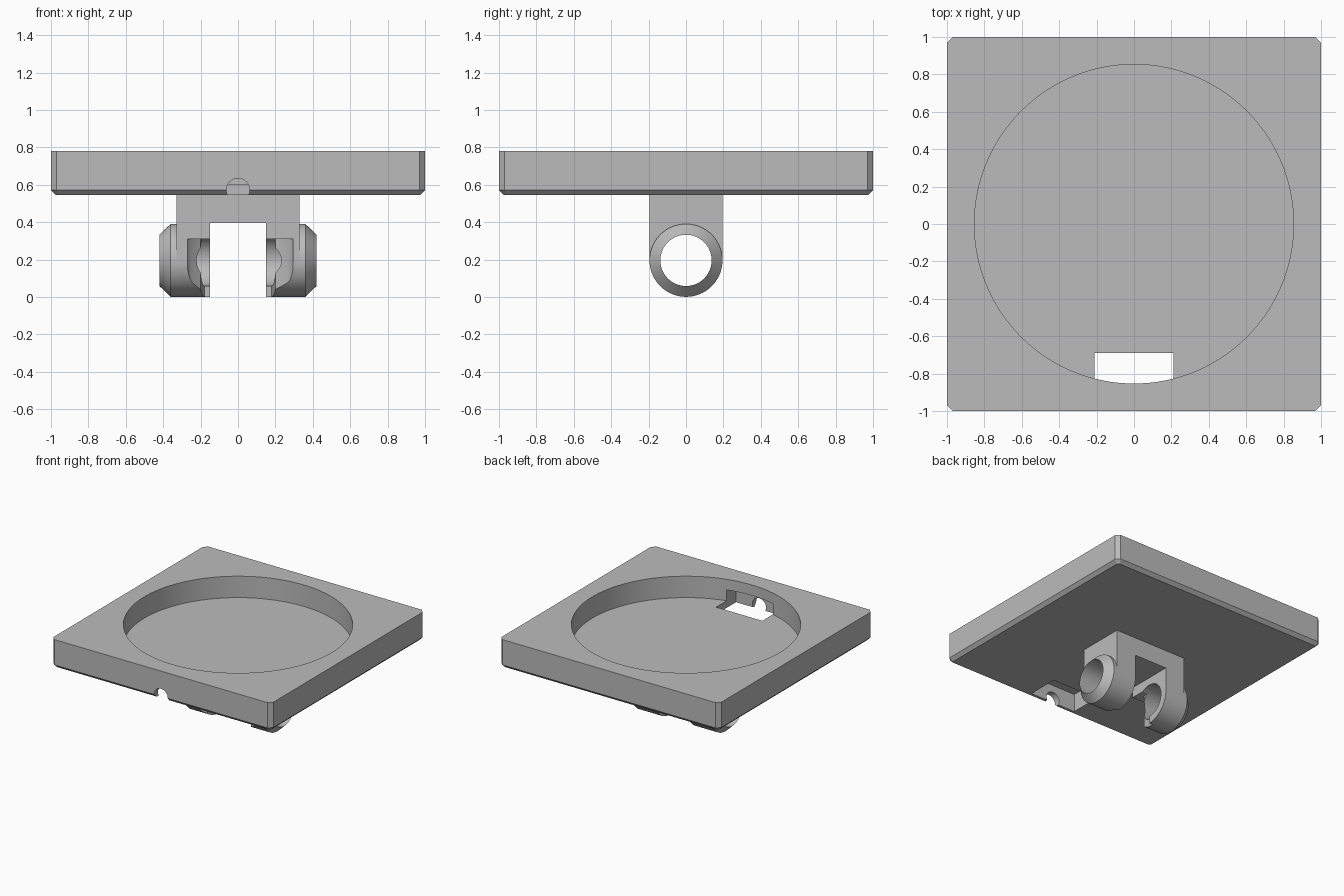
import bpy, bmesh, math
from mathutils import Vector

if "Cube" in bpy.data.objects:
    bpy.data.objects.remove(bpy.data.objects["Cube"], do_unlink=True)

grey = bpy.data.materials.new("plain_grey")
grey.use_nodes = True
grey.diffuse_color = (0.5, 0.5, 0.5, 1)
grey.node_tree.nodes["Principled BSDF"].inputs["Base Color"].default_value = (0.5, 0.5, 0.5, 1)

BORE, OUTER, AXIS_Z = 0.137, 0.195, 0.196
UNDER, TOP, FLOOR = 0.545, 0.78, 0.604


def finish(name, bm):
    bmesh.ops.recalc_face_normals(bm, faces=bm.faces)
    mesh = bpy.data.meshes.new(name)
    bm.to_mesh(mesh)
    bm.free()
    mesh.materials.append(grey)
    obj = bpy.data.objects.new(name, mesh)
    bpy.context.collection.objects.link(obj)
    return obj


def prism(name, points, depth):
    """Extrude a closed outline of 3D points along a vector."""
    bm = bmesh.new()
    face = bm.faces.new([bm.verts.new(p) for p in points])
    moved = bmesh.ops.extrude_face_region(bm, geom=[face])["geom"]
    bmesh.ops.translate(bm, vec=depth, verts=[v for v in moved if isinstance(v, bmesh.types.BMVert)])
    return finish(name, bm)


def box(name, x0, x1, y0, y1, z0, z1):
    outline = [(x0, y0, z0), (x1, y0, z0), (x1, y1, z0), (x0, y1, z0)]
    return prism(name, outline, (0, 0, z1 - z0))


def arc(radius, start, end, steps):
    angles = [start + (end - start) * i / steps for i in range(steps + 1)]
    return [(radius * math.cos(a), radius * math.sin(a)) for a in angles]


def circle(radius, steps=64):
    return arc(radius, 0, math.tau, steps)[:-1]


def cut(obj, cutter):
    mod = obj.modifiers.new("cut", "BOOLEAN")
    mod.operation, mod.solver, mod.object = "DIFFERENCE", "EXACT", cutter
    bpy.context.view_layer.objects.active = obj
    bpy.ops.object.modifier_apply(modifier=mod.name)
    bpy.data.objects.remove(cutter, do_unlink=True)


def smooth(obj):
    bpy.ops.object.select_all(action="DESELECT")
    obj.select_set(True)
    bpy.context.view_layer.objects.active = obj
    bpy.ops.object.shade_smooth_by_angle(angle=math.radians(30))


# Square plate with bevelled corners and lower edges
bm = bmesh.new()
bmesh.ops.create_cube(bm, size=2)
for v in bm.verts:
    v.co.z = TOP if v.co.z > 0 else UNDER
uprights = [e for e in bm.edges if abs(e.verts[0].co.z - e.verts[1].co.z) > 0.1]
bmesh.ops.bevel(bm, geom=uprights, offset=0.03, segments=1, affect="EDGES")
lower = [e for e in bm.edges if all(v.co.z < UNDER + 0.01 for v in e.verts)]
bmesh.ops.bevel(bm, geom=lower, offset=0.027, segments=1, affect="EDGES")
plate = finish("plate", bm)

# Round recess, cable pocket and cable notch
cut(plate, prism("recess_cutter", [(x, y, FLOOR) for x, y in circle(0.853, 128)], (0, 0, 0.4)))
cut(plate, box("pocket_cutter", -0.21, 0.21, -0.95, -0.69, 0.4, 0.693))
cut(plate, prism("notch_cutter", [(x, -1.1, z + 0.573) for x, z in circle(0.062, 32)], (0, 0.2, 0)))
smooth(plate)

# Bridge between the two arms
box("bracket_bridge", -0.15, 0.15, -OUTER, OUTER, 0.395, UNDER)

for side, label, reach in ((-1, "right", 0.27), (1, "left", 0.295)):
    # Arm with a rounded lower end
    outline = [(OUTER, UNDER), *[(y, z + AXIS_Z) for y, z in arc(OUTER, 0, -math.pi, 32)], (-OUTER, UNDER)]
    arm = prism(label + "_arm", [(side * 0.15, y, z) for y, z in outline], (side * 0.18, 0, 0))
    hole = [(side * 0.1, y, z + AXIS_Z) for y, z in circle(BORE)]
    cut(arm, prism("bore_cutter", hole, (side * 0.3, 0, 0)))

    # Entry opening on the inner front of the arm
    entry = [(0.05, 0), (0.18, 0), (0.2, -0.12), (reach - 0.02, -0.16),
             (reach, -0.19), (reach, -0.3), (0.05, -0.3)]
    cut(arm, prism("entry_cutter", [(side * x, y, -0.1) for x, y in entry], (0, 0, 0.41)))
    smooth(arm)

    # Tapered collar around the bore
    bm = bmesh.new()
    section = [(0.33, BORE), (0.33, OUTER), (0.36, OUTER), (0.42, BORE)]
    rings = [[bm.verts.new(Vector((side * x, y, z + AXIS_Z))) for y, z in circle(r)] for x, r in section]
    for a, b in zip(rings, rings[1:] + rings[:1]):
        for i in range(len(a)):
            j = (i + 1) % len(a)
            bm.faces.new((a[i], a[j], b[j], b[i]))
    smooth(finish(label + "_collar", bm))
